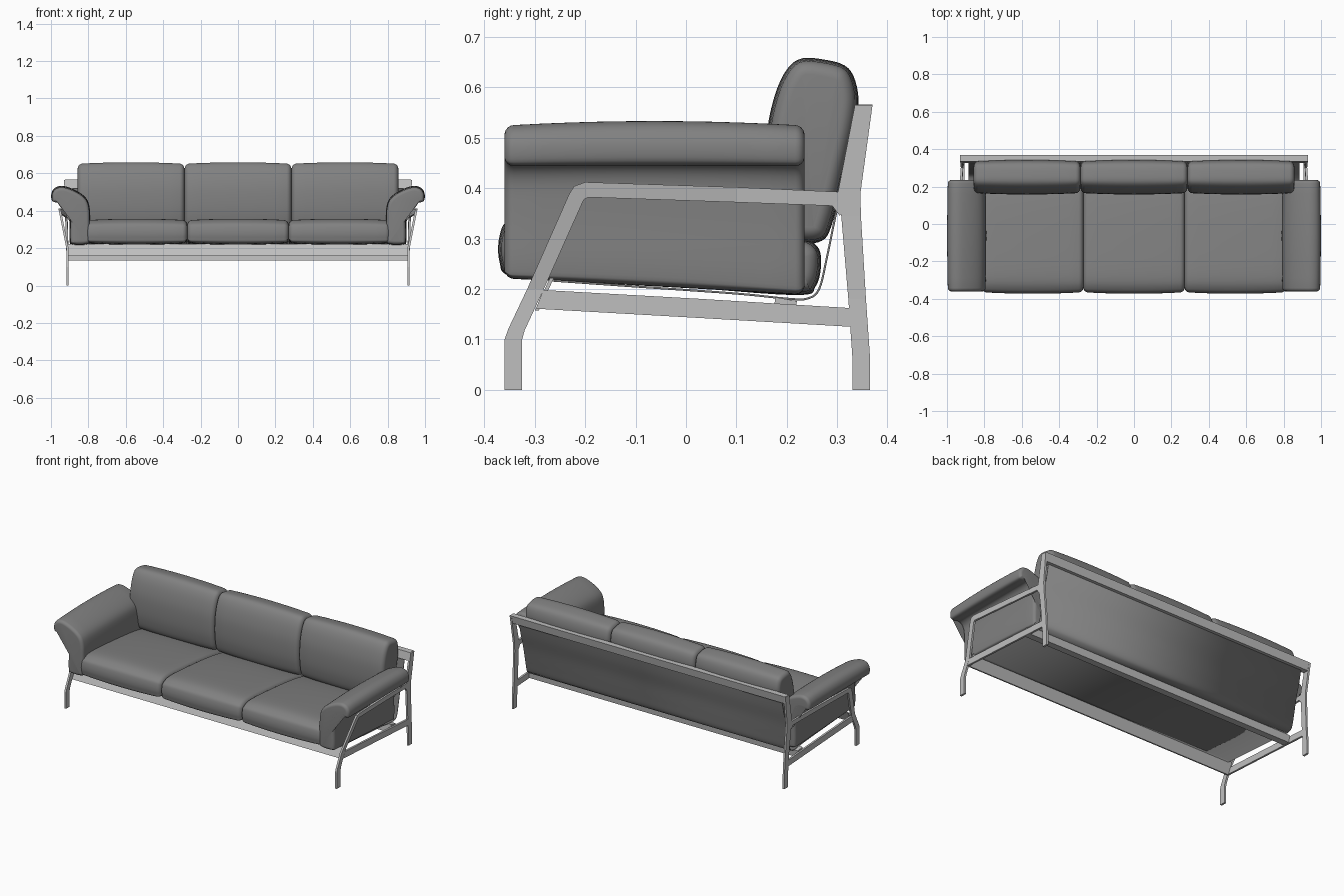
import bpy, bmesh, math
from mathutils import Vector

if "Cube" in bpy.data.objects:
    bpy.data.objects.remove(bpy.data.objects["Cube"], do_unlink=True)


def material(name, value):
    m = bpy.data.materials.new(name)
    m.use_nodes = True
    col = (value, value, value, 1)
    m.diffuse_color = col
    bsdf = m.node_tree.nodes["Principled BSDF"]
    bsdf.inputs["Base Color"].default_value = col
    bsdf.inputs["Roughness"].default_value = 0.6
    return m


CUSHION = material("grey upholstery", 0.22)
FRAME = material("light grey metal", 0.52)


def finish(name, bm, mat, smooth=False, mirror=False):
    bmesh.ops.recalc_face_normals(bm, faces=bm.faces)
    me = bpy.data.meshes.new(name)
    bm.to_mesh(me)
    bm.free()
    me.materials.append(mat)
    ob = bpy.data.objects.new(name, me)
    bpy.context.collection.objects.link(ob)
    if mirror:
        ob.modifiers.new("Mirror", "MIRROR").use_mirror_merge = False
    if smooth:
        bpy.ops.object.select_all(action="DESELECT")
        ob.select_set(True)
        bpy.context.view_layer.objects.active = ob
        bpy.ops.object.shade_smooth_by_angle(angle=math.radians(50))
    return ob


def spline(points, closed=True, steps=5):
    """Smooth curve through the points (Catmull-Rom)."""
    n, out = len(points), []
    pick = lambda i: Vector(points[i % n] if closed else points[min(max(i, 0), n - 1)])
    for i in range(n if closed else n - 1):
        a, b, c, d = (pick(i + k) for k in (-1, 0, 1, 2))
        for s in range(steps):
            t = s / steps
            out.append(0.5 * (2 * b + (c - a) * t + (2 * a - 5 * b + 4 * c - d) * t * t
                              + (3 * b - a - 3 * c + d) * t ** 3))
    if not closed:
        out.append(pick(n - 1))
    return out


def bridge(bm, rings, caps=True):
    for r, s in zip(rings, rings[1:]):
        for i in range(len(r)):
            j = (i + 1) % len(r)
            bm.faces.new((r[i], r[j], s[j], s[i]))
    if caps:
        bm.faces.new(rings[0])
        bm.faces.new(rings[-1])


def cushion(name, profile, start, end, place, radius=0.025, puff=0.008, mirror=False):
    """Stuffed shape: profile swept along an axis, rounded and slimmer at its ends."""
    pts = spline(profile)
    n = len(pts)
    area = sum(pts[i - 1].x * pts[i].y - pts[i].x * pts[i - 1].y for i in range(n))
    sign = 1 if area > 0 else -1
    normals = []
    for i in range(n):
        d = (pts[(i + 1) % n] - pts[i - 1]).normalized()
        normals.append(Vector((d.y, -d.x)) * sign)
    half, mid = (end - start) / 2, (start + end) / 2
    ends = [half - radius + radius * math.sin(math.radians(a)) for a in (0, 20, 40, 60, 75, 90)]
    inner = [(half - radius) * k / 5 for k in range(5)]
    offsets = [-v for v in reversed(ends)] + [-v for v in reversed(inner[1:])] + inner + ends
    bm = bmesh.new()
    rings = []
    for o in offsets:
        u = max(0, (abs(o) - half + radius) / radius)
        inset = radius * (1 - math.sqrt(max(0, 1 - u * u))) + puff * (o / half) ** 2
        rings.append([bm.verts.new(place(p - nn * inset, mid + o, o / half))
                      for p, nn in zip(pts, normals)])
    bridge(bm, rings)
    return finish(name, bm, CUSHION, smooth=True, mirror=mirror)


def along_x(p, s, t):
    return (s, p.x, p.y)


def along_y(p, s, t):
    # underside drops towards the back, top is slightly crowned
    low = max(0, 0.45 - p.y) / 0.22
    return (p.x, s, p.y - 0.016 * (t + 1) * low - 0.005 * t * t)


# Seat and back cushions
seat = [(-.345, .225), (-.37, .255), (-.37, .305), (-.35, .338), (-.28, .357), (-.1, .347),
        (.1, .327), (.22, .305), (.26, .285), (.268, .25), (.257, .205), (.22, .188),
        (0, .203), (-.2, .215)]
back = [(.225, .292), (.18, .315), (.162, .38), (.158, .46), (.165, .54), (.188, .615),
        (.222, .655), (.275, .655), (.322, .638), (.341, .59), (.338, .53), (.315, .43),
        (.29, .33), (.27, .296)]
for label, i in (("right", -1), ("middle", 0), ("left", 1)):
    cushion(label + "_seat_cushion", seat, i * .542 - .271, i * .542 + .271, along_x)
    cushion(label + "_back_cushion", back, i * .572 - .285, i * .572 + .285, along_x)

# Rolled arm cushions
arm = [(.79, .25), (.79, .33), (.792, .41), (.81, .465), (.86, .505), (.93, .532), (.975, .525),
       (.997, .495), (.995, .455), (.97, .445), (.93, .448), (.905, .42), (.9, .35), (.9, .25),
       (.885, .225), (.81, .225)]
cushion("arm_cushion", arm, -.36, .235, along_y, radius=.018, puff=.004, mirror=True)


# Side frames: flat bars cut from plate, leaning outwards at the armrest
def lean(y, z):
    forward = min(1, max(0, (.34 - y) / .54))
    return .906 + max(0, z - .2) * (.03 + .17 * forward)


def plate(name, pairs, thick=.012):
    bm = bmesh.new()
    rings = []
    for a, b in pairs:
        rings.append([bm.verts.new((lean(*p) + dx, *p))
                      for p, dx in ((a, 0), (b, 0), (b, thick), (a, thick))])
    bridge(bm, rings)
    return finish(name, bm, FRAME, mirror=True)


plate("front_leg_and_armrest", [
    ((-.36, 0), (-.325, 0)), ((-.36, .1), (-.325, .1)), ((-.352, .122), (-.32, .118)),
    ((-.315, .2), (-.282, .2)), ((-.232, .388), (-.206, .37)), ((-.222, .404), (-.202, .378)),
    ((-.2, .412), (-.194, .382)), ((.1, .402), (.1, .372)), ((.32, .392), (.29, .365)),
    ((.335, .39), (.305, .345))])
plate("back_post", [
    ((.33, 0), (.365, 0)), ((.33, .065), (.365, .065)), ((.322, .18), (.357, .18)),
    ((.308, .345), (.347, .345)), ((.301, .39), (.346, .39)), ((.335, .565), (.37, .565))])
plate("lower_side_rail", [
    ((-.298, .161), (-.283, .198)), ((.02, .143), (.02, .181)), ((.33, .125), (.33, .162))])


# Long rails joining the two sides
def rail(name, section, half):
    bm = bmesh.new()
    bridge(bm, [[bm.verts.new((x, y, z)) for y, z in section] for x in (-half, half)])
    return finish(name, bm, FRAME)


rail("front_rail", [(-.3, .157), (-.292, .157), (-.262, .222), (-.27, .222)], .908)
rail("rear_seat_rail", [(.172, .135), (.215, .133), (.22, .176), (.177, .184)], .908)
rail("top_back_rail", [(.326, .518), (.36, .518), (.37, .566), (.335, .566)], .925)

# Fabric sling under the seat and behind the back
path = spline([(-.27, .217), (-.1, .205), (.1, .191), (.2, .181), (.24, .181), (.264, .2),
               (.28, .265), (.3, .36), (.325, .45), (.342, .535)], closed=False)
bm = bmesh.new()
rows = [[bm.verts.new((x, p.x, p.y)) for x in (-.885, .885)] for p in path]
for r, s in zip(rows, rows[1:]):
    bm.faces.new((r[0], r[1], s[1], s[0]))
sling = finish("fabric_sling", bm, CUSHION, smooth=True)
solid = sling.modifiers.new("Thickness", "SOLIDIFY")
solid.thickness = .004
solid.offset = 0
